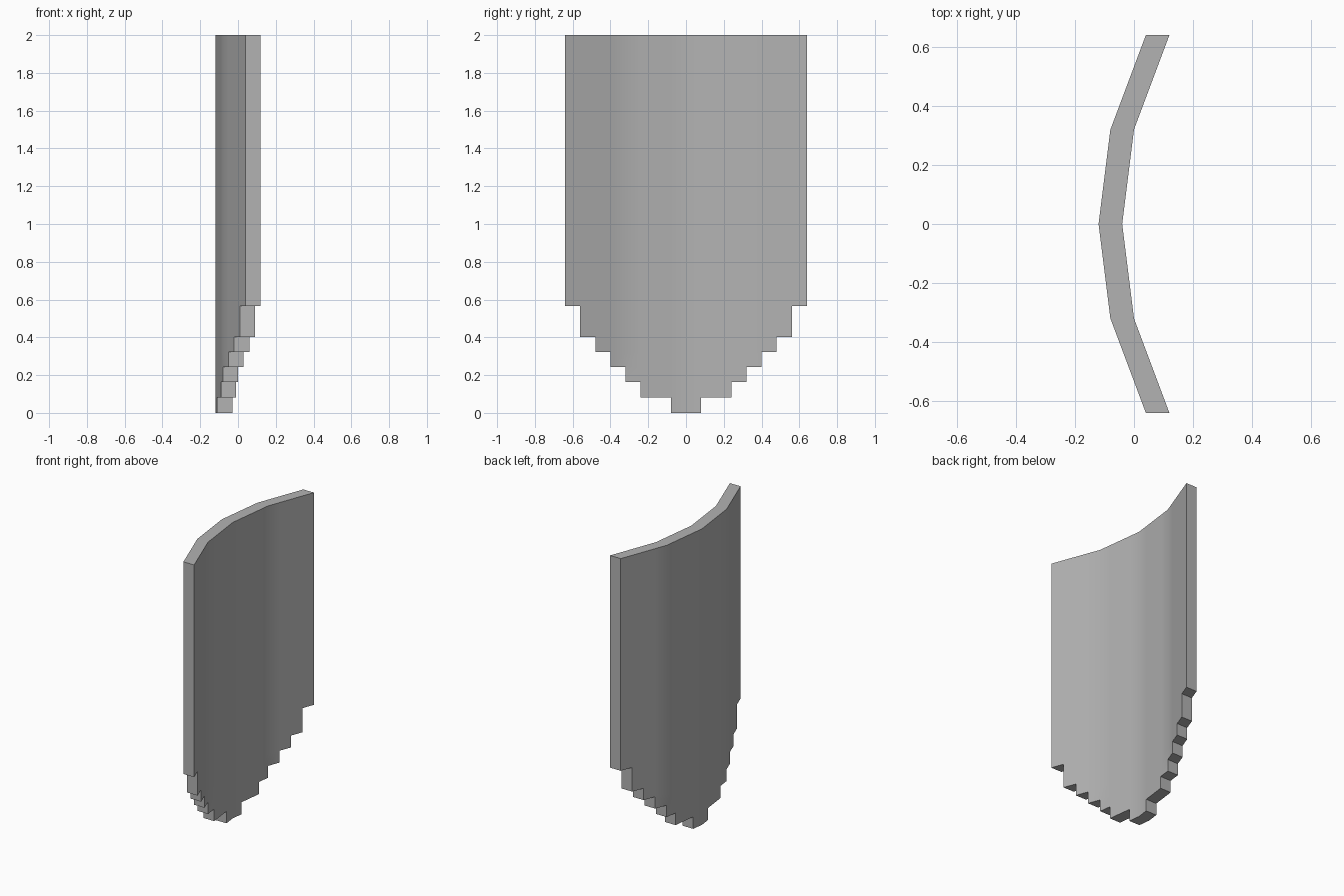
import bpy
import bmesh
import math

if "Cube" in bpy.data.objects:
    bpy.data.objects.remove(bpy.data.objects["Cube"], do_unlink=True)

STEP = 0.08         # column width
COLUMNS = 8         # columns on each side of the middle
THICKNESS = 0.08
# Lower edge of each column, from the middle outwards
BOTTOMS = [0, 0.081, 0.081, 0.163, 0.243, 0.323, 0.403, 0.566]
LEVELS = sorted(set(BOTTOMS)) + [2.0]


def bend(y):
    """Depth of the folded outer surface at y."""
    y = abs(y)
    return -0.12 + 0.125 * y if y <= 0.32 else -0.08 + 0.375 * (y - 0.32)


# Plain grey
grey = bpy.data.materials.new("plain_grey")
grey.use_nodes = True
colour = (0.45, 0.45, 0.45, 1)
grey.diffuse_color = colour
grey.node_tree.nodes["Principled BSDF"].inputs["Base Color"].default_value = colour

# Outer sheet: grid cells above the stepped lower edge
bm = bmesh.new()
verts = {}


def vert(col, row):
    if (col, row) not in verts:
        y = col * STEP
        verts[col, row] = bm.verts.new((bend(y), y, LEVELS[row]))
    return verts[col, row]


for col in range(-COLUMNS, COLUMNS):
    bottom = BOTTOMS[col if col >= 0 else -col - 1]
    for row in range(len(LEVELS) - 1):
        if LEVELS[row] >= bottom:
            bm.faces.new([vert(col, row), vert(col, row + 1),
                          vert(col + 1, row + 1), vert(col + 1, row)])

# Thicken the sheet along x
sheet = bm.faces[:]
inner = bmesh.ops.extrude_face_region(bm, geom=sheet, use_keep_orig=True)["geom"]
bmesh.ops.translate(bm, vec=(THICKNESS, 0, 0),
                    verts=[g for g in inner if isinstance(g, bmesh.types.BMVert)])
bmesh.ops.recalc_face_normals(bm, faces=bm.faces[:])

mesh = bpy.data.meshes.new("curved_panel")
bm.to_mesh(mesh)
bm.free()
mesh.materials.append(grey)
panel = bpy.data.objects.new("curved_panel", mesh)
bpy.context.collection.objects.link(panel)

# Soft folds, crisp rim
bpy.ops.object.select_all(action="DESELECT")
panel.select_set(True)
bpy.context.view_layer.objects.active = panel
bpy.ops.object.shade_smooth_by_angle(angle=math.radians(30))
